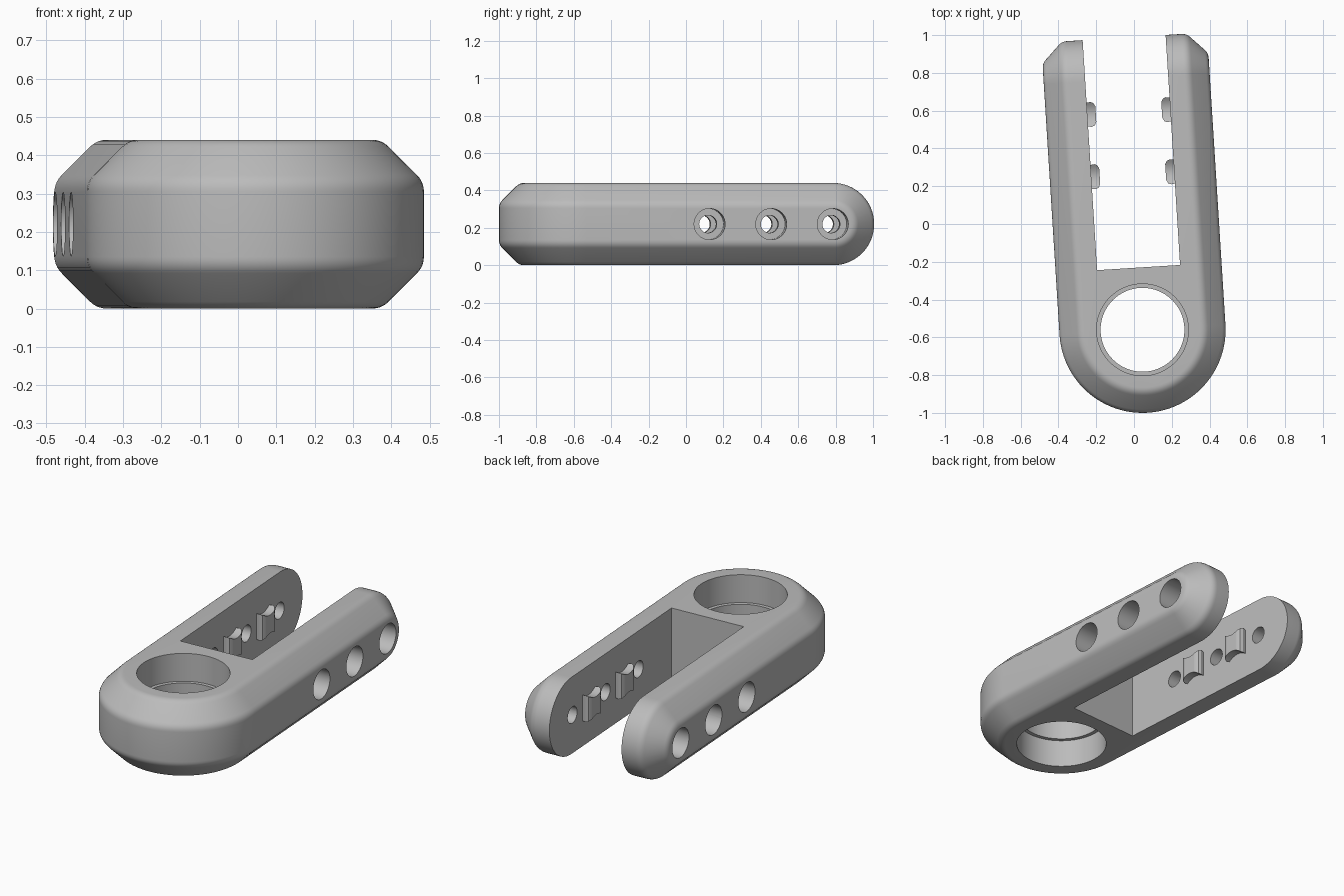
import bpy, bmesh, math
from mathutils import Matrix, Vector

if "Cube" in bpy.data.objects:
    bpy.data.objects.remove(bpy.data.objects["Cube"])

grey = bpy.data.materials.new("plain grey")
grey.use_nodes = True
grey.diffuse_color = (0.5, 0.5, 0.5, 1)
grey.node_tree.nodes["Principled BSDF"].inputs["Base Color"].default_value = (0.5, 0.5, 0.5, 1)

HALF_H, HALF_W, CHAMFER = 0.22, 0.44, 0.11
SLOT_W, SLOT_START, TIP = 0.22, 0.33, 1.33   # slot half width, slot floor, centre of rounded tips
PLACE = Matrix.Translation((0.045, -0.56, HALF_H)) @ Matrix.Rotation(math.radians(3.6), 4, 'Z')
TO_X = Matrix.Rotation(math.pi / 2, 4, 'Y')


def fillet(profile, size, steps=5):
    """Round the inner corners of an open (radius, height) profile."""
    pts = [Vector(p) for p in profile]
    out = [pts[0]]
    for a, b, c in zip(pts, pts[1:], pts[2:]):
        p, q = b + (a - b).normalized() * size, b + (c - b).normalized() * size
        for i in range(steps + 1):
            t = i / steps
            out.append(p * (1 - t) ** 2 + b * 2 * t * (1 - t) + q * t * t)
    return out + [pts[-1]]


def loft(bm, rings):
    """Closed solid through a list of equal vertex rings."""
    rings = [[bm.verts.new(v) for v in ring] for ring in rings]
    for low, high in zip(rings, rings[1:]):
        for i in range(len(low)):
            j = (i + 1) % len(low)
            bm.faces.new((low[i], low[j], high[j], high[i]))
    bm.faces.new(rings[0][::-1])
    bm.faces.new(rings[-1])
    bmesh.ops.recalc_face_normals(bm, faces=bm.faces)


def lathe(bm, profile, matrix, sides=64):
    turn = [2 * math.pi * i / sides for i in range(sides)]
    loft(bm, [[matrix @ Vector((r * math.cos(a), r * math.sin(a), h)) for a in turn]
              for r, h in profile])


def finish(name, bm):
    mesh = bpy.data.meshes.new(name)
    bm.to_mesh(mesh)
    bm.free()
    obj = bpy.data.objects.new(name, mesh)
    obj.matrix_world = PLACE
    mesh.materials.append(grey)
    bpy.context.collection.objects.link(obj)
    return obj


def smooth(obj):
    bpy.ops.object.select_all(action='DESELECT')
    obj.select_set(True)
    bpy.context.view_layer.objects.active = obj
    bpy.ops.object.shade_smooth_by_angle(angle=math.radians(30))


# Body: hull of a chamfered round front and a chamfered round back
bm = bmesh.new()
flat = HALF_W - CHAMFER
front = fillet([(0.2, -HALF_H), (flat, -HALF_H), (HALF_W, -CHAMFER),
                (HALF_W, CHAMFER), (flat, HALF_H), (0.2, HALF_H)], 0.025)
back = fillet([(0.02, -HALF_W), (CHAMFER, -HALF_W), (HALF_H, -flat),
               (HALF_H, flat), (CHAMFER, HALF_W), (0.02, HALF_W)], 0.025)
lathe(bm, front, Matrix(), 96)
lathe(bm, back, Matrix.Translation((0, TIP, 0)) @ TO_X)
hull = bmesh.ops.convex_hull(bm, input=bm.verts)
bm.faces.ensure_lookup_table()
clean = bmesh.new()
copies = {}
hull_faces = [f for f in hull["geom"] if isinstance(f, bmesh.types.BMFace)]
for face in hull_faces:
    for v in face.verts:
        if v not in copies:
            copies[v] = clean.verts.new(v.co)
    clean.faces.new([copies[v] for v in face.verts])
bm.free()
bmesh.ops.recalc_face_normals(clean, faces=clean.faces)
bmesh.ops.dissolve_limit(clean, angle_limit=0.002, verts=clean.verts, edges=clean.edges)
body = finish("fork_body", clean)


# Cutters: slot, stepped bore with a middle lip, counterbored cross holes
def cut(bm):
    cutter = finish("cutter", bm)
    cutter.hide_render = True
    bpy.context.view_layer.update()
    mod = body.modifiers.new("cut", 'BOOLEAN')
    mod.operation, mod.solver, mod.object = 'DIFFERENCE', 'EXACT', cutter
    bpy.context.view_layer.objects.active = body
    bpy.ops.object.modifier_apply(modifier=mod.name)
    bpy.data.objects.remove(cutter)


bm = bmesh.new()
bmesh.ops.create_cube(bm, size=1, matrix=Matrix.Translation((0, SLOT_START + 1, 0))
                      @ Matrix.Diagonal((2 * SLOT_W, 2, 1, 1)))
cut(bm)

bm = bmesh.new()
lathe(bm, [(0.243, -0.3), (0.243, -0.06), (0.222, -0.06),
           (0.222, 0.06), (0.243, 0.06), (0.243, 0.3)], Matrix(), 80)
cut(bm)

for y in (0.66, 0.99, 1.32):
    bm = bmesh.new()
    lathe(bm, [(0.083, -0.6), (0.083, -0.3), (0.047, -0.3),
               (0.047, 0.3), (0.083, 0.3), (0.083, 0.6)],
          Matrix.Translation((0, y, 0)) @ TO_X, 40)
    cut(bm)
smooth(body)

# Grip pads: saddle-ended bumps on the inner walls, between the holes
for side, label in ((1, "left"), (-1, "right")):
    for number, y in enumerate((0.825, 1.155), 1):
        bm = bmesh.new()
        rings = []
        for depth, width in ((-0.02, 0.06), (0.02, 0.066), (0.035, 0.06), (0.045, 0.042)):
            x = side * (SLOT_W - depth)
            steps = [i / 5 - 1 for i in range(11)]
            edge = [(width * t, 0.052 + 0.024 * (width * t / 0.066) ** 2) for t in steps]
            rings.append([(x, y + u, h) for u, h in edge]
                         + [(x, y + u, -h) for u, h in reversed(edge)])
        loft(bm, rings)
        smooth(finish(f"{label}_grip_pad_{number}", bm))
